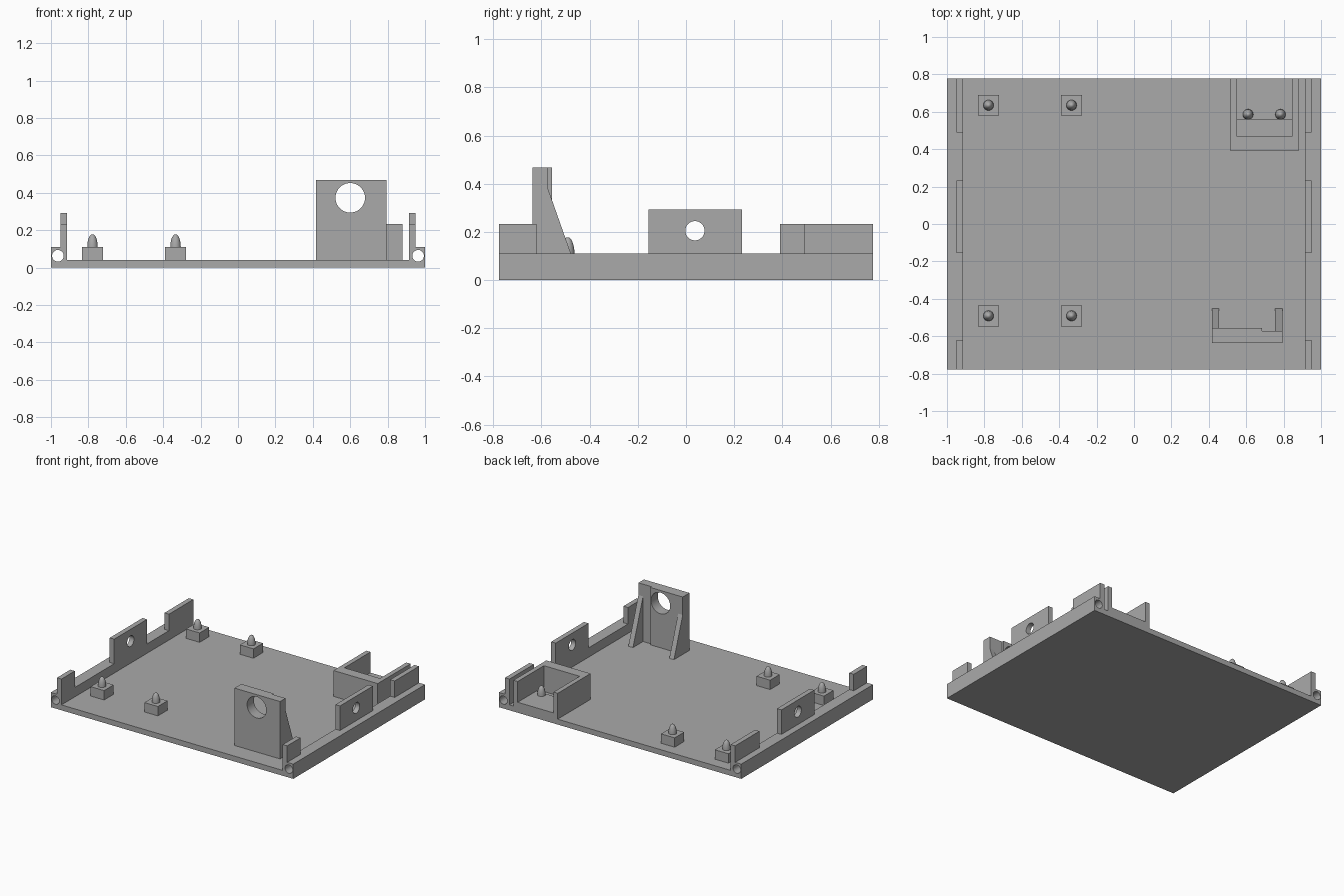
import bpy, bmesh, math
from mathutils import Matrix

old = bpy.data.objects.get("Cube")
if old:
    bpy.data.objects.remove(old, do_unlink=True)

grey = bpy.data.materials.new("plastic_grey")
grey.use_nodes = True
colour = (0.4, 0.4, 0.4, 1)
grey.diffuse_color = colour
grey.node_tree.nodes["Principled BSDF"].inputs["Base Color"].default_value = colour

HALF_Y = 0.777
FLOOR = 0.04
RAIL_TOP = 0.11


def finish(name, bm, smooth=False):
    bmesh.ops.recalc_face_normals(bm, faces=bm.faces[:])
    mesh = bpy.data.meshes.new(name)
    bm.to_mesh(mesh)
    bm.free()
    mesh.materials.append(grey)
    obj = bpy.data.objects.new(name, mesh)
    bpy.context.collection.objects.link(obj)
    if smooth:
        bpy.ops.object.select_all(action='DESELECT')
        obj.select_set(True)
        bpy.context.view_layer.objects.active = obj
        bpy.ops.object.shade_smooth_by_angle(angle=math.radians(35))
    return obj


def prism(name, outline, axis, start, end):
    """Extrude a 2D outline along x ('X': points are y,z) or z ('Z': points are x,y)."""
    bm = bmesh.new()
    place = (lambda a, b: (start, a, b)) if axis == 'X' else (lambda a, b: (a, b, start))
    face = bm.faces.new([bm.verts.new(place(a, b)) for a, b in outline])
    new = bmesh.ops.extrude_face_region(bm, geom=[face])["geom"]
    step = (end - start, 0, 0) if axis == 'X' else (0, 0, end - start)
    bmesh.ops.translate(bm, vec=step, verts=[v for v in new if isinstance(v, bmesh.types.BMVert)])
    return finish(name, bm)


def box(name, x, y, z):
    return prism(name, [(x[0], y[0]), (x[1], y[0]), (x[1], y[1]), (x[0], y[1])], 'Z', *z)


def drill(obj, centre, radius, length, axis):
    """Cut a round hole along x or y."""
    bm = bmesh.new()
    bmesh.ops.create_cone(bm, cap_ends=True, segments=40, radius1=radius, radius2=radius, depth=length)
    turn = Matrix.Rotation(math.pi / 2, 4, 'Y' if axis == 'X' else 'X')
    bmesh.ops.transform(bm, matrix=Matrix.Translation(centre) @ turn, verts=bm.verts[:])
    cutter = finish(obj.name + "_cutter", bm)
    cut = obj.modifiers.new("hole", 'BOOLEAN')
    cut.object, cut.solver = cutter, 'EXACT'
    bpy.ops.object.select_all(action='DESELECT')
    obj.select_set(True)
    bpy.context.view_layer.objects.active = obj
    bpy.ops.object.modifier_apply(modifier="hole")
    bpy.data.objects.remove(cutter, do_unlink=True)
    bpy.ops.object.shade_smooth_by_angle(angle=math.radians(35))


def pin(name, x, y, z):
    """Rounded, pointed locating pin rising from height z."""
    bm = bmesh.new()
    rings, sides = 8, 24
    bmesh.ops.create_uvsphere(bm, u_segments=sides, v_segments=rings * 2, radius=1)
    bmesh.ops.bisect_plane(bm, geom=bm.verts[:] + bm.edges[:] + bm.faces[:],
                           plane_co=(0, 0, 0), plane_no=(0, 0, -1), clear_outer=True)
    bmesh.ops.transform(bm, matrix=Matrix.Translation((x, y, z)) @ Matrix.Diagonal((0.028, 0.028, 0.068, 1)),
                        verts=bm.verts[:])
    finish(name, bm, smooth=True)


# Floor plate
box("base_plate", (-0.913, 0.913), (-HALF_Y, HALF_Y), (0, FLOOR))

# Side rails with a long bore, and the tabs standing on them
for side, word in ((1, "left"), (-1, "right")):
    def span(a, b):
        return sorted((side * a, side * b))
    rail = box(word + "_rail", span(0.913, 1), (-HALF_Y, HALF_Y), (0, RAIL_TOP))
    drill(rail, (side * 0.963, 0, 0.063), 0.031, 2, 'Y')
    for part, y, top in (("front_tab", (-HALF_Y, -0.62), 0.233),
                         ("middle_tab", (-0.155, 0.232), 0.293),
                         ("back_tab", (0.49, HALF_Y), 0.233)):
        tab = box(word + "_" + part, span(0.913, 0.95), y, (RAIL_TOP, top))
        if part == "middle_tab":
            drill(tab, (side * 0.93, 0.037, 0.205), 0.04, 0.3, 'X')

# Mounting posts with pins
for x in (-0.778, -0.334):
    for y in (-0.491, 0.635):
        box("mount_post", (x - 0.056, x + 0.056), (y - 0.056, y + 0.056), (FLOOR, RAIL_TOP))
        pin("mount_pin", x, y, RAIL_TOP)

# Upright bracket with a round opening, thinner on one side of its back
plate = prism("bracket_plate", [(0.417, -0.637), (0.793, -0.637), (0.793, -0.572),
                                (0.685, -0.572), (0.685, -0.557), (0.417, -0.557)], 'Z', FLOOR, 0.468)
drill(plate, (0.6, -0.6, 0.373), 0.079, 0.4, 'Y')
for x in (0.417, 0.755):
    prism("bracket_gusset", [(-0.6, FLOOR), (-0.453, FLOOR), (-0.575, 0.385), (-0.6, 0.385)],
          'X', x, x + 0.038)

# Back pocket: three walls open at the back, raised floor and two pins
prism("pocket_walls", [(0.515, HALF_Y), (0.515, 0.39), (0.88, 0.39), (0.88, HALF_Y),
                       (0.845, HALF_Y), (0.845, 0.468), (0.55, 0.468), (0.55, HALF_Y)],
      'Z', FLOOR, 0.233)
box("pocket_floor", (0.55, 0.845), (0.558, HALF_Y), (FLOOR, 0.078))
for x in (0.61, 0.783):
    pin("pocket_pin", x, 0.586, 0.078)
